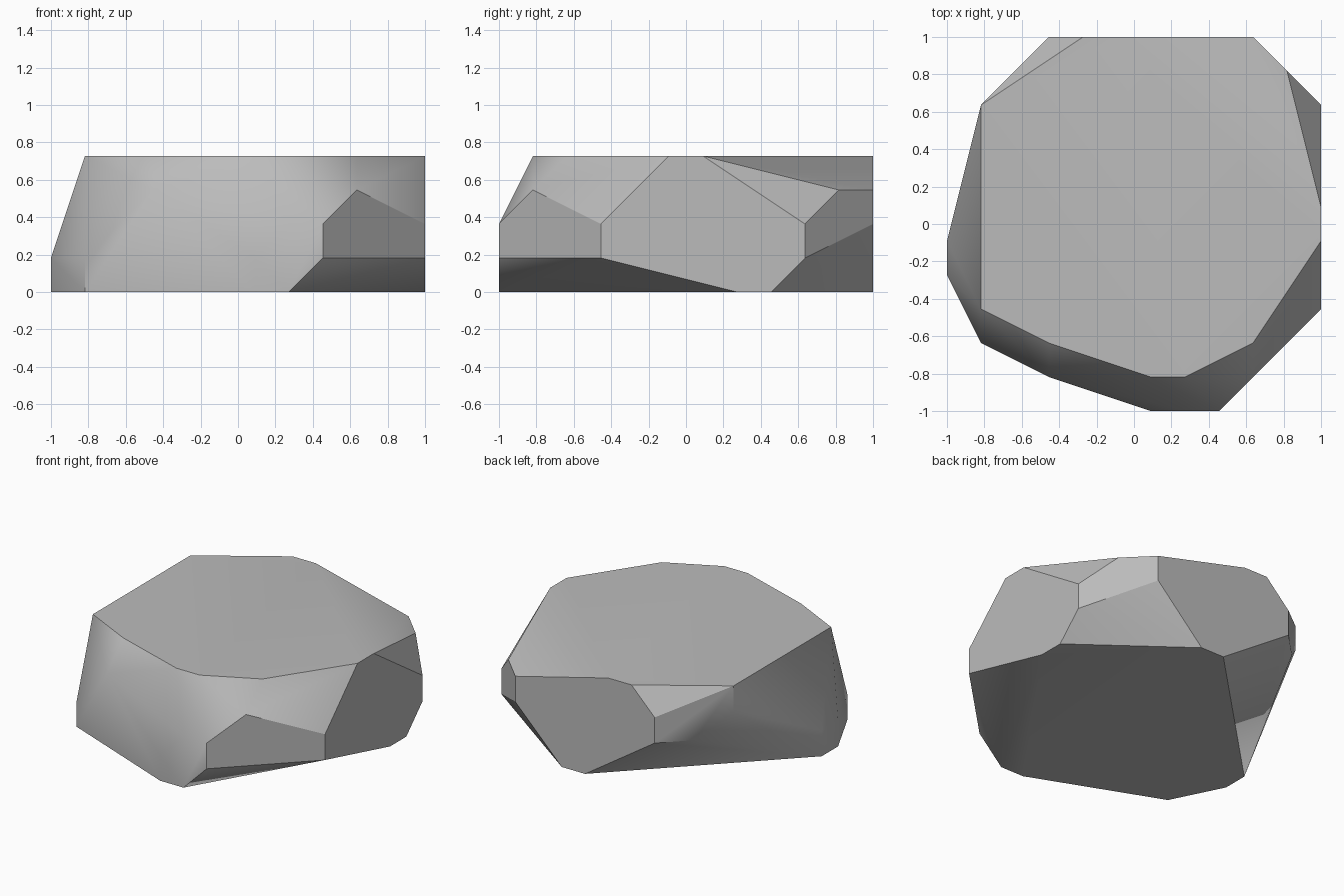
import bpy
import bmesh
from mathutils import Vector

cube = bpy.data.objects.get("Cube")
if cube:
    bpy.data.objects.remove(cube, do_unlink=True)

# Corner rings of the boulder, counted in grid steps, keyed by height
STEP = 1 / 11
rings = {
    0: [(-11, -1), (-11, -3), (-9, -7), (1, -11), (3, -11),
        (11, 3), (11, 5), (3, 11), (1, 11)],
    2: [(-11, -1), (-11, -3), (-9, -7), (1, -11), (5, -11), (11, -5), (11, 7)],
    4: [(3, -11), (5, -11), (11, -5), (11, 7), (7, 11), (-5, 11), (-7, 9)],
    6: [(-5, -9), (7, -9), (9, 9), (7, 11), (-5, 11), (-9, 7)],
    8: [(-9, -5), (-5, -7), (1, -9), (3, -9), (7, -7),
        (11, -1), (11, 1), (-1, 11), (-3, 11), (-9, 7)],
}


def make_material(name, colour):
    material = bpy.data.materials.new(name)
    material.use_nodes = True
    material.diffuse_color = colour
    shader = material.node_tree.nodes["Principled BSDF"]
    shader.inputs["Base Color"].default_value = colour
    shader.inputs["Roughness"].default_value = 0.9
    return material


def make_hull(name, points, material):
    """Wrap the points in a convex shell and merge its flat faces."""
    bm = bmesh.new()
    for point in points:
        bm.verts.new(point)
    hull = bmesh.ops.convex_hull(bm, input=bm.verts[:])
    unused = {item for key in ("geom_interior", "geom_unused")
              for item in hull[key] if isinstance(item, bmesh.types.BMVert)}
    bmesh.ops.delete(bm, geom=list(unused), context="VERTS")
    bmesh.ops.dissolve_limit(bm, angle_limit=0.01,
                             verts=bm.verts[:], edges=bm.edges[:])
    bmesh.ops.recalc_face_normals(bm, faces=bm.faces[:])
    mesh = bpy.data.meshes.new(name)
    bm.to_mesh(mesh)
    bm.free()
    mesh.materials.append(material)
    obj = bpy.data.objects.new(name, mesh)
    bpy.context.collection.objects.link(obj)
    return obj


# Boulder
stone_grey = make_material("stone_grey", (0.5, 0.5, 0.5, 1))
corners = [Vector((x, y, height)) * STEP
           for height, ring in rings.items() for x, y in ring]
boulder = make_hull("boulder", corners, stone_grey)

# Soft shading across shallow angles, crisp main edges
bpy.ops.object.select_all(action="DESELECT")
boulder.select_set(True)
bpy.context.view_layer.objects.active = boulder
bpy.ops.object.shade_smooth_by_angle(angle=0.5236)
